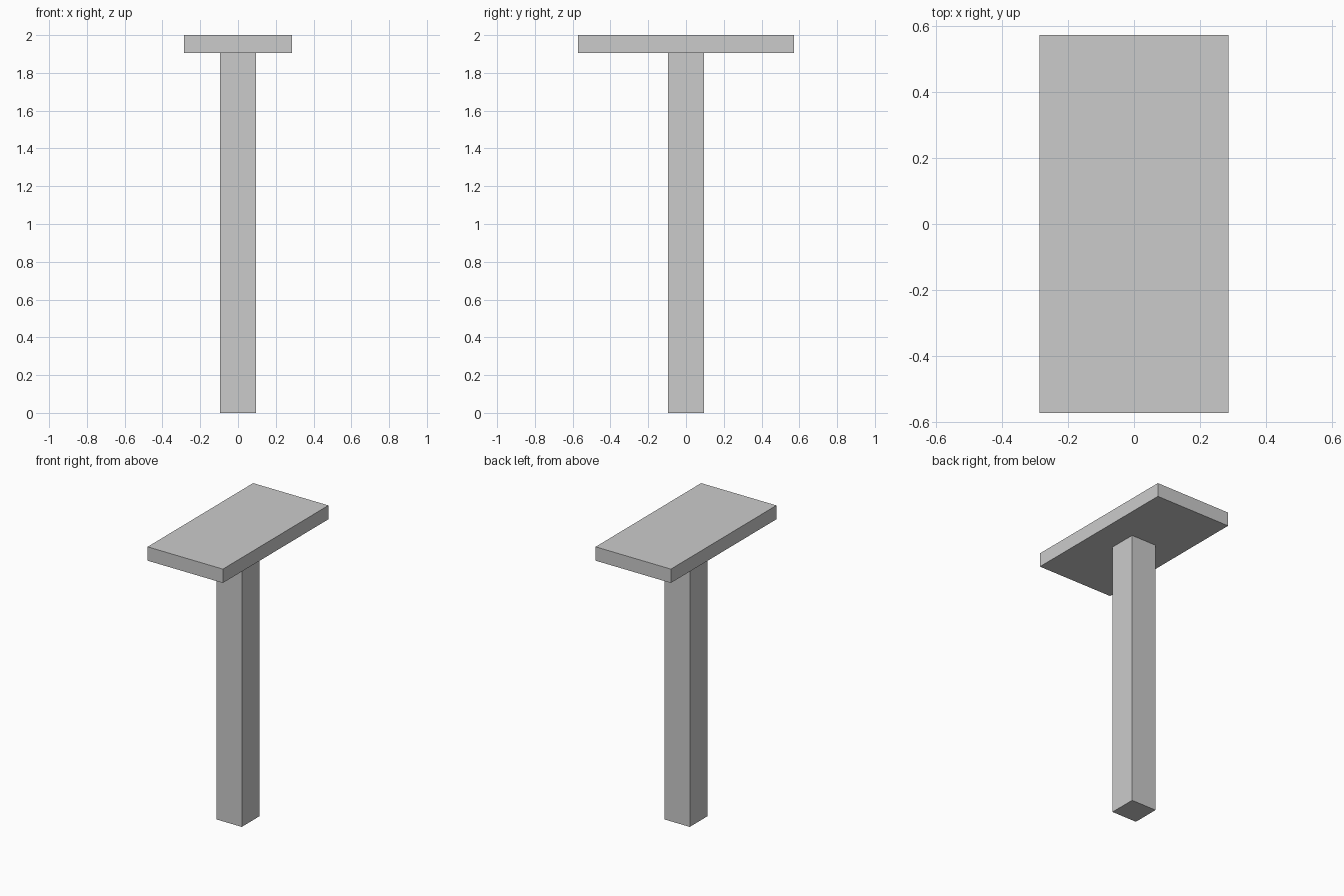
import bpy

if "Cube" in bpy.data.objects:
    bpy.data.objects.remove(bpy.data.objects["Cube"])


def box(name, size, z_bottom):
    """Box centred on x and y, resting at z_bottom."""
    bpy.ops.mesh.primitive_cube_add(size=1, location=(0, 0, z_bottom + size[2] / 2))
    obj = bpy.context.object
    obj.name = name
    obj.scale = size
    bpy.ops.object.transform_apply(location=True, rotation=False, scale=True)
    return obj


TOP_THICKNESS = 0.095
POST_HEIGHT = 2.0 - TOP_THICKNESS

# square upright post
box("post", (0.19, 0.19, POST_HEIGHT), 0)
# flat rectangular slab on top
box("top_slab", (0.571, 1.143, TOP_THICKNESS), POST_HEIGHT)
